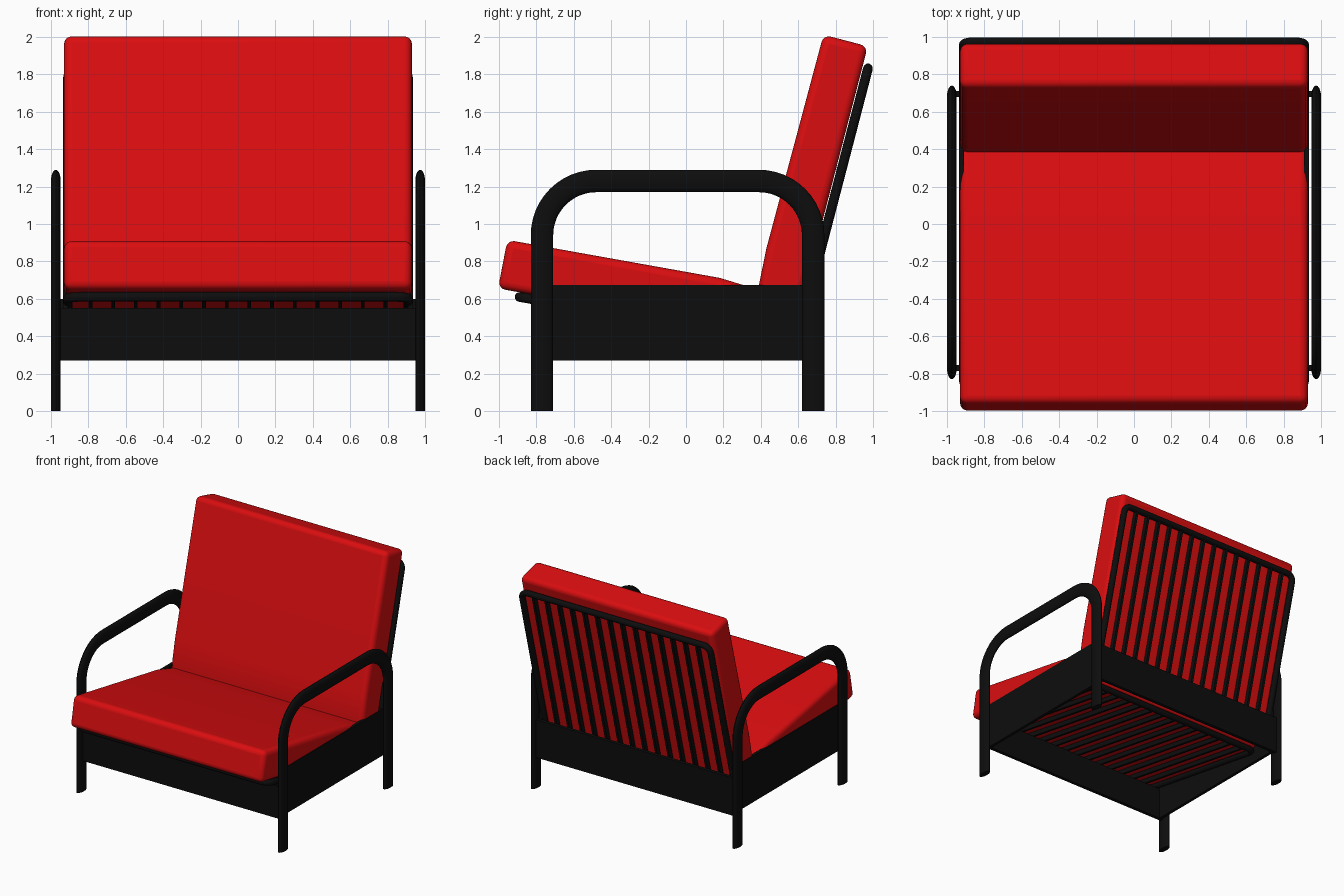
import bpy, bmesh
from math import sin, cos, pi, radians
from mathutils import Matrix, Vector

if "Cube" in bpy.data.objects:
    bpy.data.objects.remove(bpy.data.objects["Cube"])


def material(name, rgb):
    m = bpy.data.materials.new(name)
    m.diffuse_color = (*rgb, 1)
    m.use_nodes = True
    m.node_tree.nodes["Principled BSDF"].inputs["Base Color"].default_value = m.diffuse_color
    return m


RED = material("red_fabric", (0.70, 0.004, 0.005))
BLACK = material("black_frame", (0.004, 0.004, 0.004))


def finish(name, bm, mat):
    bmesh.ops.recalc_face_normals(bm, faces=bm.faces)
    me = bpy.data.meshes.new(name)
    bm.to_mesh(me)
    bm.free()
    me.materials.append(mat)
    ob = bpy.data.objects.new(name, me)
    bpy.context.collection.objects.link(ob)
    bpy.ops.object.select_all(action='DESELECT')
    ob.select_set(True)
    bpy.context.view_layer.objects.active = ob
    bpy.ops.object.shade_smooth_by_angle(angle=radians(35))
    return ob


def bevel(ob, width, segments):
    b = ob.modifiers.new("soft_edges", 'BEVEL')
    b.width, b.segments = width, segments
    b.limit_method, b.angle_limit = 'ANGLE', radians(40)


def box(name, lo, hi, mat=BLACK, mtx=Matrix()):
    bm = bmesh.new()
    lo, hi = Vector(lo), Vector(hi)
    bmesh.ops.create_cube(bm, size=1, matrix=mtx @ Matrix.Translation((lo + hi) / 2)
                          @ Matrix.Diagonal((*(hi - lo), 1)))
    return finish(name, bm, mat)


def arc(cx, cy, r, a0, a1, n):
    """Points on an arc, angles in degrees."""
    return [(cx + r * cos(radians(a0 + (a1 - a0) * i / n)),
             cy + r * sin(radians(a0 + (a1 - a0) * i / n))) for i in range(n + 1)]


def sweep(name, path, a, b, mtx, closed, sides=16):
    """Sweep an ellipse (a in the path plane, b across it) along a flat path."""
    bm = bmesh.new()
    pts = [Vector(p) for p in path]
    n = len(pts)
    rings = []
    for i, p in enumerate(pts):
        prev = pts[i - 1] if closed or i else p
        nxt = pts[(i + 1) % n] if closed or i < n - 1 else p
        t = (nxt - prev).normalized()
        nor = Vector((-t.y, t.x))
        ring = []
        for k in range(sides):
            q = p + nor * a * cos(2 * pi * k / sides)
            ring.append(bm.verts.new(mtx @ Vector((q.x, q.y, b * sin(2 * pi * k / sides)))))
        rings.append(ring)
    for i in range(n if closed else n - 1):
        r0, r1 = rings[i], rings[(i + 1) % n]
        for k in range(sides):
            j = (k + 1) % sides
            bm.faces.new((r0[k], r0[j], r1[j], r1[k]))
    if not closed:
        bm.faces.new(rings[0])
        bm.faces.new(rings[-1])
    return finish(name, bm, BLACK)


def cushion(name, profile, half):
    """Extrude a side profile (y, z) across the width."""
    bm = bmesh.new()
    f = bm.faces.new([bm.verts.new((-half, y, z)) for y, z in profile])
    ext = bmesh.ops.extrude_face_region(bm, geom=[f])['geom']
    bmesh.ops.translate(bm, vec=(2 * half, 0, 0),
                        verts=[v for v in ext if isinstance(v, bmesh.types.BMVert)])
    bevel(finish(name, bm, RED), 0.04, 4)


def slatted_frame(name, origin, direction, length):
    """Rounded tube loop with slats; local x = width, y = along, z = normal."""
    x, d = Vector((1, 0, 0)), Vector((0, *direction)).normalized()
    m = Matrix((x, d, x.cross(d))).transposed().to_4x4()
    m.translation = Vector((0, *origin))
    w, r = 0.91, 0.06
    loop = (arc(w - r, r, r, -90, 0, 6) + arc(w - r, length - r, r, 0, 90, 6)
            + arc(r - w, length - r, r, 90, 180, 6) + arc(r - w, r, r, 180, 270, 6))
    sweep(name + "_frame", loop, 0.026, 0.026, m, True, 12)
    for i in range(1, 15):
        cx = -w + 2 * w * i / 15
        box(f"{name}_slat_{i}", (cx - 0.01, 0, -0.02), (cx + 0.01, length, 0.02), BLACK, m)


# Hooped armrests with legs, and side panels
hoop = ([(-0.77, 0)] + arc(-0.48, 0.94, 0.29, 180, 90, 12)
        + arc(0.39, 0.94, 0.29, 90, 0, 12) + [(0.68, 0)])
for side, s in (("left", -1), ("right", 1)):
    m = Matrix(((0, 0, 1, s * 0.974), (1, 0, 0, 0), (0, 1, 0, 0), (0, 0, 0, 1)))
    sweep(side + "_arm_and_legs", hoop, 0.06, 0.026, m, False, 20)
    xs = sorted((s * 0.91, s * 0.936))
    box(side + "_panel", (xs[0], -0.77, 0.27), (xs[1], 0.69, 0.675))

# Front and back rails joining the legs
box("front_rail", (-0.96, -0.785, 0.27), (0.96, -0.755, 0.55))
box("back_rail", (-0.96, 0.68, 0.27), (0.96, 0.71, 0.60))

# Slatted supports
slatted_frame("seat", (-0.89, 0.61), (cos(radians(10)), -sin(radians(10))), 1.38)
slatted_frame("back", (0.973, 1.832), (-0.252, -0.968), 1.45)

# Cushions
cushion("seat_cushion", [(-1.005, 0.655), (-0.955, 0.915), (0.18, 0.712),
                         (0.45, 0.63), (0.495, 0.395)], 0.93)
cushion("back_cushion", [(0.735, 2.012), (0.972, 1.95), (0.575, 0.42),
                         (0.40, 0.44), (0.385, 0.65), (0.43, 0.87)], 0.93)
